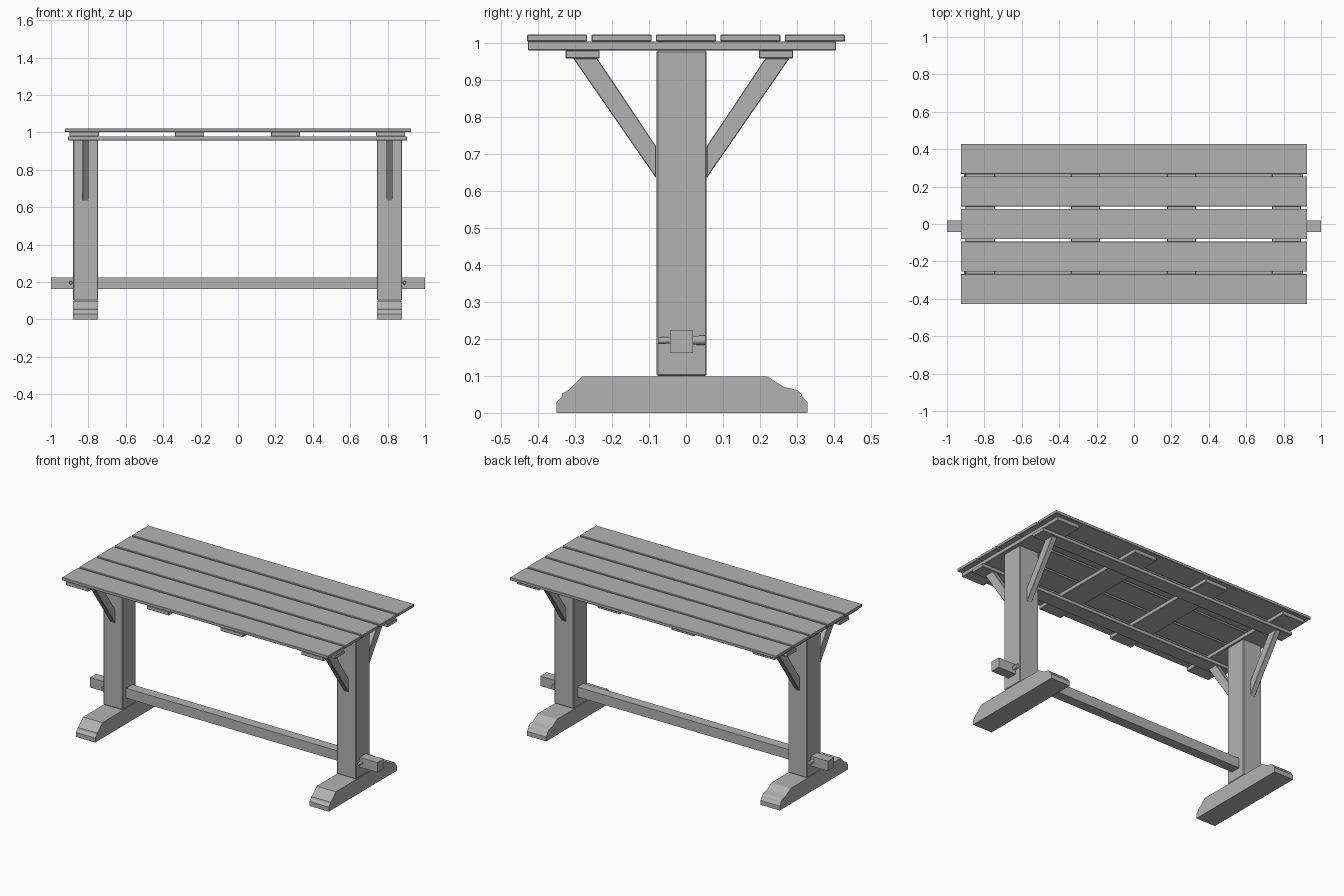
import bpy
import bmesh
from mathutils import Vector

cube = bpy.data.objects.get("Cube")
if cube:
    bpy.data.objects.remove(cube, do_unlink=True)

# One plain grey for all timber
COLOR = (0.45, 0.45, 0.45, 1)
wood = bpy.data.materials.new("grey_timber")
wood.use_nodes = True
wood.diffuse_color = COLOR
wood.node_tree.nodes["Principled BSDF"].inputs["Base Color"].default_value = COLOR


def finish(name, bm, bevel=0):
    bmesh.ops.recalc_face_normals(bm, faces=bm.faces)
    mesh = bpy.data.meshes.new(name)
    bm.to_mesh(mesh)
    bm.free()
    mesh.materials.append(wood)
    obj = bpy.data.objects.new(name, mesh)
    bpy.context.collection.objects.link(obj)
    if bevel:
        mod = obj.modifiers.new("soft_edges", "BEVEL")
        mod.width = bevel
        mod.segments = 1
    return obj


def box(name, x, y, z, bevel=0):
    """Box from (min, max) pairs."""
    bm = bmesh.new()
    bmesh.ops.create_cube(bm, size=1)
    for v in bm.verts:
        v.co = Vector(r[0] if c < 0 else r[1] for c, r in zip(v.co, (x, y, z)))
    return finish(name, bm, bevel)


def extrude_profile(name, points, x, bevel=0):
    """Side profile in y, z extruded along x."""
    bm = bmesh.new()
    face = bm.faces.new([bm.verts.new((x[0], y, z)) for y, z in points])
    out = bmesh.ops.extrude_face_region(bm, geom=[face])["geom"]
    verts = [g for g in out if isinstance(g, bmesh.types.BMVert)]
    bmesh.ops.translate(bm, verts=verts, vec=(x[1] - x[0], 0, 0))
    return finish(name, bm, bevel)


# Table top boards
for i in range(5):
    y = -0.429 + i * 0.174
    box(f"top_board_{i + 1}", (-0.926, 0.926), (y, y + 0.162), (1.003, 1.021), 0.002)

# Cross battens under the boards
for i, x in enumerate((-0.9, -0.337, 0.176, 0.738)):
    box(f"batten_{i + 1}", (x, x + 0.156), (-0.427, 0.405), (0.979, 1.003), 0.002)

# Long rails under the battens
for side, y in (("front", -0.325), ("back", 0.197)):
    box(f"{side}_rail", (-0.908, 0.904), (y, y + 0.092), (0.957, 0.979), 0.002)

# Moulded foot profile
FOOT = [(-0.35, 0), (-0.35, 0.028), (-0.336, 0.043), (-0.333, 0.053),
        (-0.315, 0.063), (-0.3, 0.078), (-0.28, 0.098), (0.22, 0.098),
        (0.264, 0.07), (0.3, 0.062), (0.311, 0.052), (0.316, 0.042),
        (0.328, 0.028), (0.328, 0)]
BRACE = [(-0.305, 0.958), (-0.24, 0.958), (-0.081, 0.72), (-0.081, 0.634)]
MID_Y = -0.0125

for side, x in (("right", -0.815), ("left", 0.81)):
    # Trestle end: foot, post and two diagonal braces
    extrude_profile(f"{side}_foot", FOOT, (x - 0.067, x + 0.067))
    box(f"{side}_post", (x - 0.067, x + 0.067), (-0.08, 0.056), (0.1, 0.978), 0.004)
    for end, mirror in (("front", False), ("back", True)):
        pts = [(2 * MID_Y - y if mirror else y, z) for y, z in BRACE]
        extrude_profile(f"{side}_{end}_brace", pts, (x - 0.017, x + 0.017), 0.002)

    # Tapered peg locking the stretcher against the post
    bm = bmesh.new()
    bmesh.ops.create_cone(bm, cap_ends=True, segments=12, radius1=0.013,
                          radius2=0.008, depth=0.128)
    peg = finish(f"{side}_peg", bm)
    peg.rotation_euler.x = 1.5708
    peg.location = (-0.894 if x < 0 else 0.89, -0.011, 0.196)

# Stretcher between the trestles
box("stretcher", (-1, 1), (-0.043, 0.019), (0.162, 0.224))
